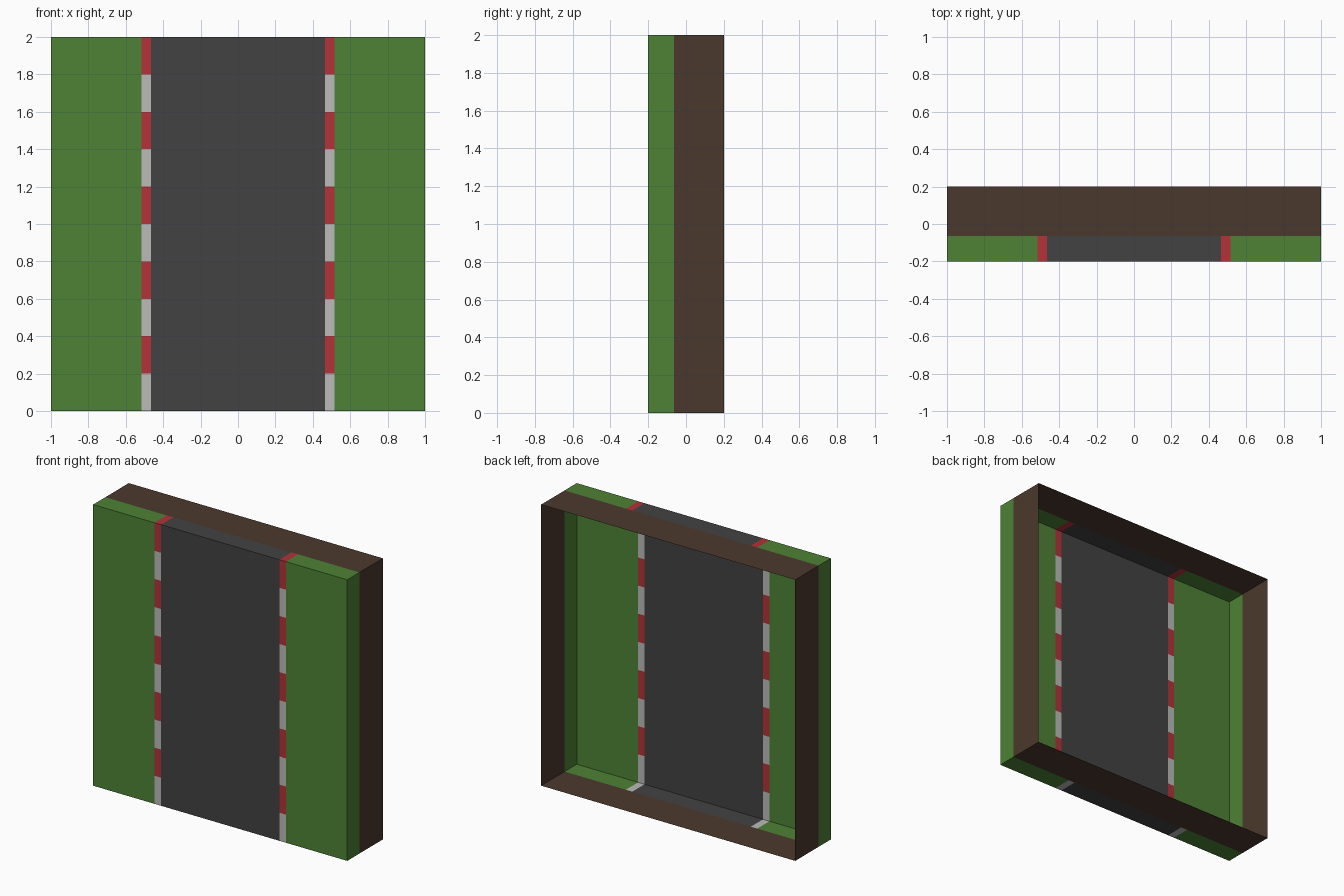
import bpy, bmesh
from mathutils import Vector

if "Cube" in bpy.data.objects:
    bpy.data.objects.remove(bpy.data.objects["Cube"])


def material(name, srgb):
    m = bpy.data.materials.new(name)
    lin = [((c / 255 + 0.055) / 1.055) ** 2.4 for c in srgb]
    m.diffuse_color = (*lin, 1)
    m.use_nodes = True
    m.node_tree.nodes["Principled BSDF"].inputs["Base Color"].default_value = m.diffuse_color
    return m


grass = material("grass green", (78, 130, 53))
asphalt = material("asphalt grey", (66, 66, 66))
red = material("kerb red", (178, 50, 57))
white = material("kerb white", (187, 187, 186))
earth = material("earth brown", (75, 57, 45))

FRONT, SPLIT, BACK = -0.2, -0.063, 0.2
HEIGHT, BANDS = 2.0, 10


def shell(name, x0, x1, y0, y1, mats, open_sides, bands=1, mirror=False):
    """Box of thin walls, left open on the given sides and cut into height bands."""
    bm = bmesh.new()
    bmesh.ops.create_cube(bm, size=1)
    bm.normal_update()
    gone = [f for f in bm.faces if any(f.normal.dot(Vector(d)) > 0.9 for d in open_sides)]
    bmesh.ops.delete(bm, geom=gone, context='FACES')
    for v in bm.verts:
        v.co = (x0 + (v.co.x + 0.5) * (x1 - x0),
                y0 + (v.co.y + 0.5) * (y1 - y0),
                (v.co.z + 0.5) * HEIGHT)
    step = HEIGHT / bands
    for i in range(1, bands):
        bmesh.ops.bisect_plane(bm, geom=bm.verts[:] + bm.edges[:] + bm.faces[:],
                               plane_co=(0, 0, i * step), plane_no=(0, 0, 1))
    # Alternate the colours band by band
    for f in bm.faces:
        z = min(max(f.calc_center_median().z, 0.01), HEIGHT - 0.01)
        f.material_index = int(z / step) % len(mats)
    me = bpy.data.meshes.new(name)
    bm.to_mesh(me)
    bm.free()
    for m in mats:
        me.materials.append(m)
    ob = bpy.data.objects.new(name, me)
    bpy.context.collection.objects.link(ob)
    if mirror:
        mod = ob.modifiers.new("mirror", 'MIRROR')
        mod.use_mirror_merge = False
    return ob


LEFT, RIGHT, FORE, REAR = (-1, 0, 0), (1, 0, 0), (0, -1, 0), (0, 1, 0)
KERB_IN, KERB_OUT = 0.466, 0.517

# Road strip, striped kerbs and grass verges wrap over the rim
shell("road", -KERB_IN, KERB_IN, FRONT, SPLIT, [asphalt], [LEFT, RIGHT, REAR])
shell("kerbs", KERB_IN, KERB_OUT, FRONT, SPLIT, [white, red],
      [LEFT, RIGHT, REAR], BANDS, True)
shell("grass_verges", KERB_OUT, 1, FRONT, SPLIT, [grass], [LEFT, REAR], 1, True)

# Earth rim behind, open at front and back
shell("earth_rim", -1, 1, SPLIT, BACK, [earth], [FORE, REAR])
